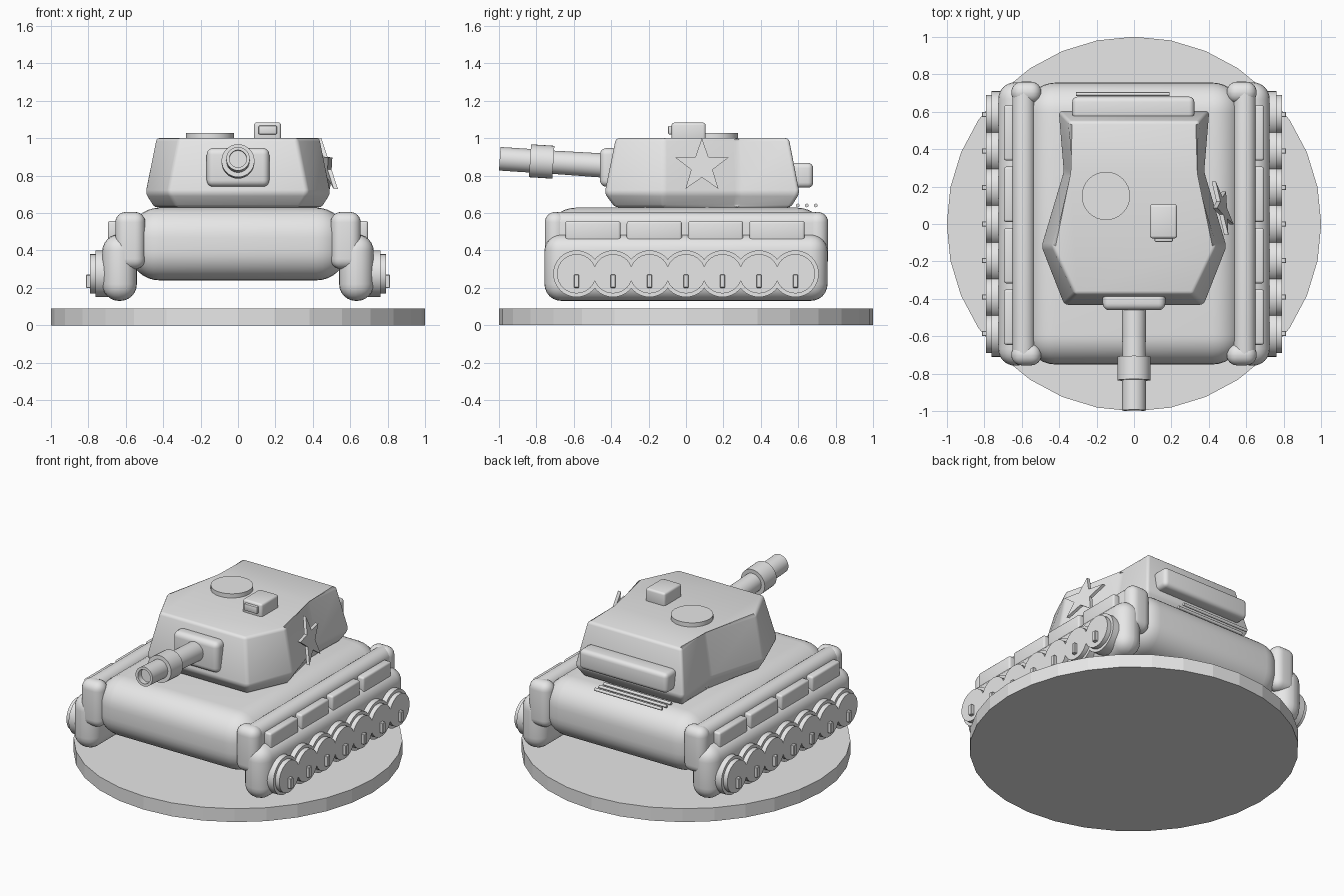
import bpy, bmesh, math
from mathutils import Vector, Matrix

cube = bpy.data.objects.get("Cube")
if cube:
    bpy.data.objects.remove(cube, do_unlink=True)

grey = bpy.data.materials.new("plain grey")
grey.use_nodes = True
grey.diffuse_color = (0.8, 0.8, 0.8, 1)
grey.node_tree.nodes["Principled BSDF"].inputs["Base Color"].default_value = grey.diffuse_color


def finish(bm, name, smooth=True):
    bmesh.ops.recalc_face_normals(bm, faces=bm.faces)
    mesh = bpy.data.meshes.new(name)
    bm.to_mesh(mesh)
    bm.free()
    mesh.materials.append(grey)
    obj = bpy.data.objects.new(name, mesh)
    bpy.context.collection.objects.link(obj)
    if smooth:
        bpy.ops.object.select_all(action='DESELECT')
        bpy.context.view_layer.objects.active = obj
        obj.select_set(True)
        bpy.ops.object.shade_smooth_by_angle(angle=math.radians(32))
    return obj


def round_edges(bm, width, segments):
    bmesh.ops.bevel(bm, geom=bm.edges[:], offset=width, segments=segments,
                    profile=0.5, affect='EDGES', clamp_overlap=True)


def box(name, low, high, bevel=0.0, segments=4):
    """Rounded box between two opposite corners."""
    low, high = Vector(low), Vector(high)
    bm = bmesh.new()
    bmesh.ops.create_cube(bm, size=1)
    bmesh.ops.scale(bm, vec=high - low, verts=bm.verts)
    bmesh.ops.translate(bm, vec=(low + high) / 2, verts=bm.verts)
    if bevel:
        round_edges(bm, bevel, segments)
    return finish(bm, name, bevel > 0)


def side_box(name, s, low, high, bevel, segments=4):
    """Box given for the left side, mirrored to the right when s is -1."""
    xs = sorted((s * low[0], s * high[0]))
    return box(name, (xs[0], *low[1:]), (xs[1], *high[1:]), bevel, segments)


def lathe(name, start, axis, profile, sides=32, smooth=True):
    """Turn (distance, radius) pairs about an axis; zero radius closes an end."""
    bm = bmesh.new()
    turn = Vector(axis).to_track_quat('Z', 'Y').to_matrix()
    rings = []
    for d, r in profile:
        ring = [bm.verts.new(Vector(start) + turn @ Vector(
            (r * math.cos(a), r * math.sin(a), d)))
            for a in (math.tau * i / sides for i in range(sides))]
        rings.append(ring)
    for a, b in zip(rings, rings[1:]):
        for i in range(sides):
            j = (i + 1) % sides
            bm.faces.new((a[i], a[j], b[j], b[i]))
    bm.faces.new(rings[0])
    bm.faces.new(rings[-1])
    return finish(bm, name, smooth)


def disc(name, start, axis, length, radius, sides=32, smooth=True):
    return lathe(name, start, axis, [(0, radius), (length, radius)], sides, smooth)


# Display base and hull
disc("display_base", (0, 0, 0), (0, 0, 1), 0.09, 1.0, smooth=False)
box("hull", (-0.58, -0.75, 0.24), (0.58, 0.755, 0.628), 0.16, 8)

# Running gear on both sides
for s, side in ((1, "left"), (-1, "right")):
    side_box(f"{side}_fender", s, (0.53, -0.75, 0.3), (0.65, 0.755, 0.605), 0.058, 6)
    for end, y in (("front", -0.755), ("rear", 0.645)):
        side_box(f"{side}_{end}_fender_bulge", s, (0.495, y, 0.3),
                 (0.655, y + 0.115, 0.605), 0.055, 6)
    side_box(f"{side}_track", s, (0.54, -0.757, 0.13), (0.725, 0.757, 0.485), 0.09, 6)
    for i in range(4):
        y = -0.645 + i * 0.328
        side_box(f"{side}_skirt_{i}", s, (0.63, y, 0.45), (0.695, y + 0.295, 0.557), 0.013, 3)
    for i in range(7):
        y = (i - 3) * 0.195
        lathe(f"{side}_wheel_{i}", (s * 0.68, y, 0.275), (s, 0, 0),
              [(0, 0.125), (0.08, 0.125), (0.08, 0.105), (0.11, 0.105)])
        side_box(f"{side}_wheel_lug_{i}", s, (0.76, y - 0.014, 0.2),
                 (0.812, y + 0.014, 0.27), 0.003, 1)

# Turret shell: three mirrored outlines joined, edges softened
outlines = (
    (0.63, ((0.33, -0.38), (0.45, -0.12), (0.335, 0.27), (0.365, 0.56))),
    (0.705, ((0.375, -0.435), (0.497, -0.12), (0.378, 0.28), (0.405, 0.607))),
    (1.0, ((0.315, -0.375), (0.438, -0.12), (0.32, 0.27), (0.35, 0.55))),
)
bm = bmesh.new()
rings = [[bm.verts.new((x, y, z)) for x, y in half] +
         [bm.verts.new((-x, y, z)) for x, y in reversed(half)]
         for z, half in outlines]
for a, b in zip(rings, rings[1:]):
    for i in range(len(a)):
        j = (i + 1) % len(a)
        bm.faces.new((a[i], a[j], b[j], b[i]))
bm.faces.new(rings[0])
bm.faces.new(rings[-1])
round_edges(bm, 0.018, 3)
finish(bm, "turret")

# Mantlet and gun, with a hollow muzzle
box("gun_mantlet", (-0.167, -0.46, 0.74), (0.167, -0.36, 0.947), 0.035, 5)
aim = Vector((0, -1, 0.065))
lathe("gun_barrel", (0, -0.4, 0.851), aim,
      [(0, 0.065), (0.31, 0.062), (0.31, 0.088), (0.435, 0.088), (0.435, 0.063),
       (0.597, 0.063), (0.597, 0.046), (0.56, 0.046)])

# Roof fittings
disc("roof_hatch", (-0.15, 0.15, 0.98), (0, 0, 1), 0.048, 0.129)
box("periscope", (0.085, -0.077, 0.98), (0.23, 0.105, 1.083), 0.014, 3)
box("periscope_window", (0.11, -0.095, 1.02), (0.207, -0.05, 1.066), 0.005, 2)

# Rear stowage bin and engine deck bars
box("stowage_bin", (-0.33, 0.56, 0.735), (0.322, 0.68, 0.868), 0.028, 4)
for i in range(4):
    disc(f"deck_bar_{i}", (-0.31, 0.55 + i * 0.048, 0.64), (1, 0, 0), 0.5, 0.01, 12)

# Star plate lying on the sloped left wall of the turret
bm = bmesh.new()
front, back = [], []
for i in range(10):
    r = 0.15 if i % 2 == 0 else 0.06
    a = math.pi / 2 + i * math.pi / 5
    dy, dz = r * math.cos(a), r * math.sin(a)
    x = 0.478 - 0.235 * dy - 0.25 * dz
    front.append(bm.verts.new((x + 0.004, 0.085 + dy, 0.85 + dz)))
    back.append(bm.verts.new((x - 0.018, 0.085 + dy, 0.85 + dz)))
for i in range(10):
    j = (i + 1) % 10
    bm.faces.new((front[i], front[j], back[j], back[i]))
bm.faces.new(front)
bm.faces.new(back)
finish(bm, "turret_star", False)
